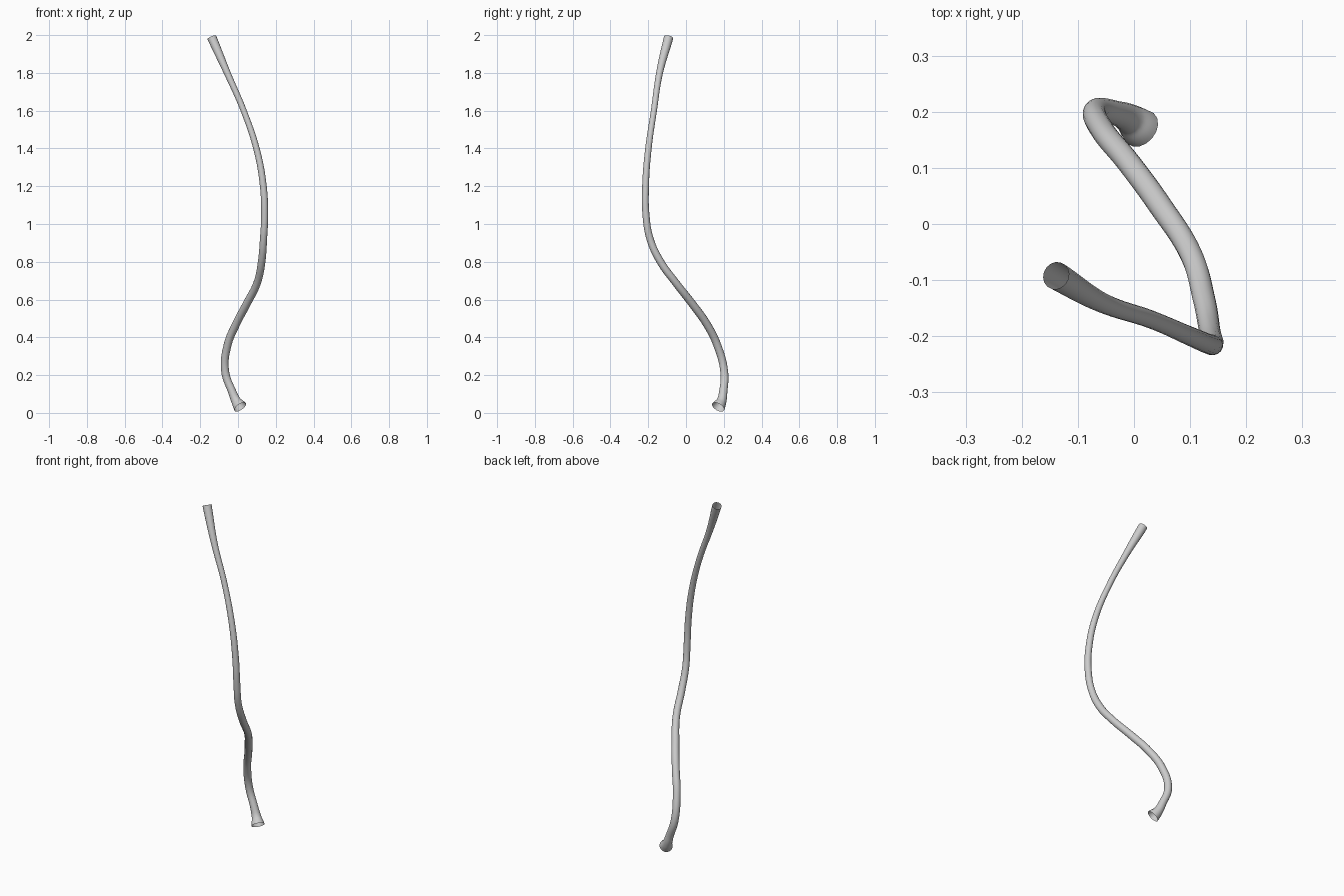
import bpy

# Centreline of the winding tube: (x, y, z, radius), bottom to top
path = [
    (0.012, 0.170, 0.031, 0.036),
    (-0.008, 0.187, 0.060, 0.027),
    (-0.030, 0.197, 0.110, 0.022),
    (-0.068, 0.202, 0.220, 0.021),
    (-0.055, 0.165, 0.360, 0.021),
    (-0.010, 0.110, 0.470, 0.021),
    (0.045, 0.035, 0.575, 0.021),
    (0.102, -0.055, 0.690, 0.020),
    (0.125, -0.135, 0.800, 0.020),
    (0.135, -0.190, 0.920, 0.019),
    (0.141, -0.212, 1.050, 0.0185),
    (0.134, -0.214, 1.200, 0.018),
    (0.100, -0.200, 1.390, 0.017),
    (0.030, -0.170, 1.600, 0.016),
    (-0.057, -0.140, 1.800, 0.018),
    (-0.139, -0.092, 1.988, 0.025),
]

# Hollow tube, flared and open at both ends
curve = bpy.data.curves.new("winding_tube", "CURVE")
curve.dimensions = "3D"
curve.resolution_u = 8
curve.bevel_depth = 1.0
curve.bevel_resolution = 6
curve.use_fill_caps = False
spline = curve.splines.new("BEZIER")
spline.bezier_points.add(len(path) - 1)
spline.radius_interpolation = "CARDINAL"
for p, (x, y, z, r) in zip(spline.bezier_points, path):
    p.co = (x, y, z)
    p.radius = r
    p.handle_left_type = p.handle_right_type = "AUTO"

tube = bpy.data.objects.new("winding_tube", curve)
bpy.context.collection.objects.link(tube)
bpy.context.view_layer.objects.active = tube
tube.select_set(True)
bpy.ops.object.convert(target="MESH")
bpy.ops.object.shade_smooth()
